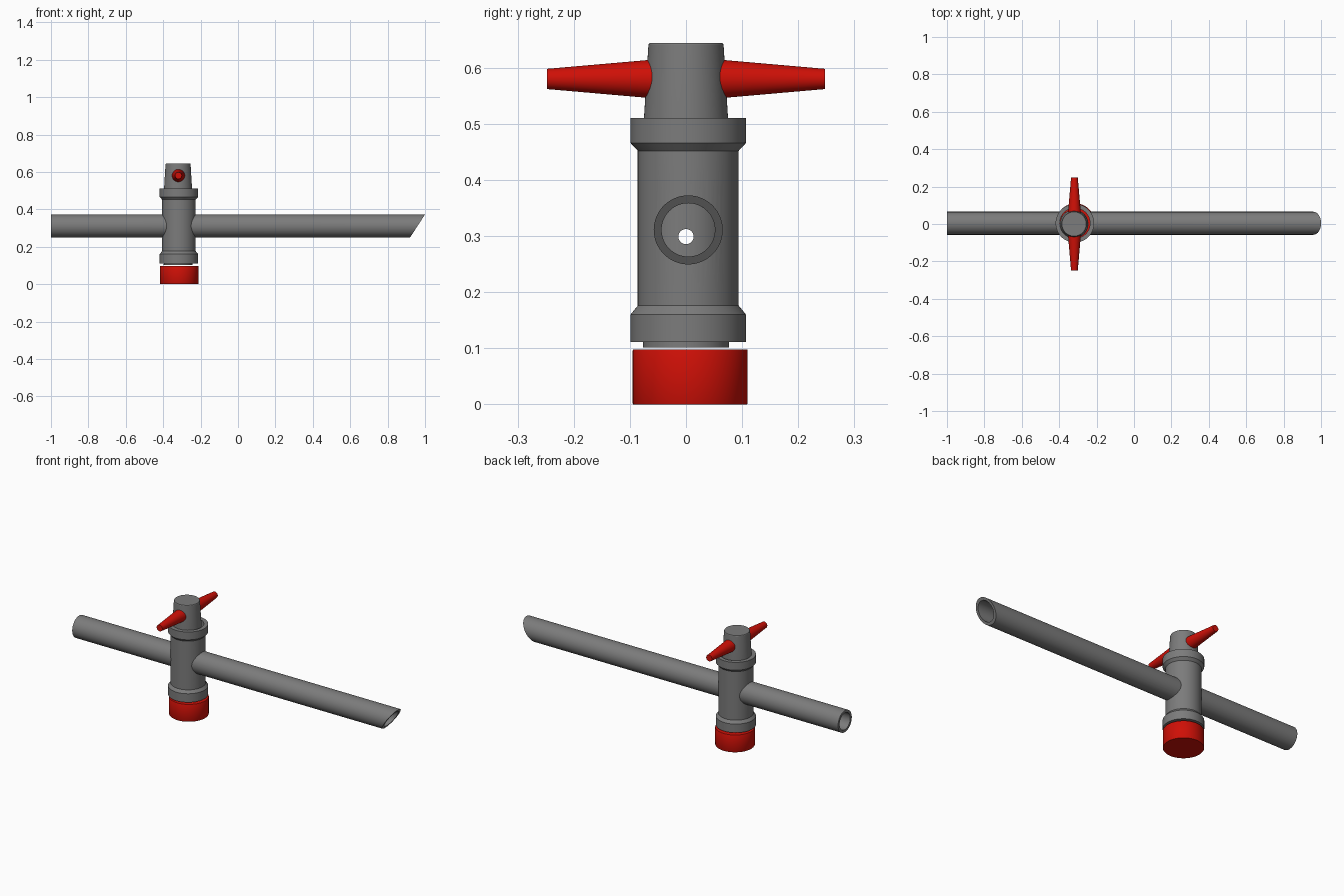
import bpy, bmesh, math
from mathutils import Matrix, Vector

if "Cube" in bpy.data.objects:
    bpy.data.objects.remove(bpy.data.objects["Cube"])

N = 64
BODY = Vector((-0.316, 0.004, 0))   # sleeve axis
PLUG = Vector((-0.3205, 0.0, 0))    # turning plug axis
PIPE_Z = 0.311


def material(name, color):
    m = bpy.data.materials.new(name)
    m.diffuse_color = color
    m.use_nodes = True
    m.node_tree.nodes["Principled BSDF"].inputs["Base Color"].default_value = m.diffuse_color
    return m


red = material("red", (0.62, 0.005, 0.002, 1))
grey = material("dark_grey", (0.2, 0.2, 0.2, 1))


def make(name, bm, mat):
    bmesh.ops.recalc_face_normals(bm, faces=bm.faces)
    me = bpy.data.meshes.new(name)
    bm.to_mesh(me)
    bm.free()
    ob = bpy.data.objects.new(name, me)
    bpy.context.collection.objects.link(ob)
    me.materials.append(mat)
    return ob


def lathe(name, profile, origin, mat=grey):
    """Solid of revolution about z from (radius, z) points, capped at both ends."""
    bm = bmesh.new()
    rings = [[bm.verts.new((origin.x + r * math.cos(2 * math.pi * i / N),
                            origin.y + r * math.sin(2 * math.pi * i / N), z))
              for i in range(N)] for r, z in profile]
    for a, b in zip(rings, rings[1:]):
        for i in range(N):
            j = (i + 1) % N
            bm.faces.new((a[i], a[j], b[j], b[i]))
    bm.faces.new(rings[0])
    bm.faces.new(rings[-1])
    return make(name, bm, mat)


def rod(name, start, end, r1, r2, mat=grey, slant=0):
    """Round rod between two points; slant shears its far end along x by height."""
    start, end = Vector(start), Vector(end)
    d = end - start
    bm = bmesh.new()
    m = Matrix.Translation((start + end) / 2) @ d.to_track_quat('Z', 'Y').to_matrix().to_4x4()
    bmesh.ops.create_cone(bm, cap_ends=True, segments=N, radius1=r1, radius2=r2,
                          depth=d.length, matrix=m)
    for v in bm.verts:
        if slant and v.co.x > 0:
            v.co.x += slant * (v.co.z - end.z)
    return make(name, bm, mat)


def boolean(target, tool, op):
    tool.hide_render = True
    mod = target.modifiers.new(op, 'BOOLEAN')
    mod.operation, mod.object, mod.solver = op, tool, 'EXACT'
    bpy.context.view_layer.objects.active = target
    bpy.ops.object.modifier_apply(modifier=mod.name)
    bpy.data.objects.remove(tool)


# Sleeve with two collars, joined to the pipe, then both bored out
sleeve = lathe("sleeve_and_pipe", [
    (0.103, 0.111), (0.103, 0.160), (0.090, 0.176),
    (0.090, 0.452), (0.103, 0.466), (0.103, 0.510)], BODY)
y = BODY.y
boolean(sleeve, rod("pipe", (-1, y, PIPE_Z), (0.96, y, PIPE_Z), 0.0615, 0.0615, slant=0.65), 'UNION')
boolean(sleeve, lathe("sleeve_bore", [(0.081, 0.05), (0.081, 0.6)], BODY), 'DIFFERENCE')
boolean(sleeve, rod("pipe_bore", (-1.2, y, PIPE_Z), (1.2, y, PIPE_Z), 0.0475, 0.0475), 'DIFFERENCE')

# Turning plug with tapered head and a small through hole
plug = lathe("plug", [(0.0765, 0.101), (0.0755, 0.500), (0.067, 0.641), (0.065, 0.644)], PLUG)
boolean(plug, rod("plug_hole", (-0.6, 0, 0.299), (0, 0, 0.299), 0.0135, 0.0135), 'DIFFERENCE')

# Bottom cap
cap = lathe("bottom_cap", [(0.1015, 0), (0.1025, 0.002), (0.1025, 0.096), (0.1015, 0.098)],
            Vector((-0.3135, 0.0075, 0)), red)

# Tapered handles on both sides
handles = [rod("handle_" + n, (PLUG.x + 0.002, s * 0.03, 0.580), (PLUG.x + 0.002, s * 0.248, 0.580),
               0.037, 0.018, red) for n, s in (("front", -1), ("back", 1))]

# Smooth shading with sharp edges kept
bpy.ops.object.select_all(action='DESELECT')
for ob in (sleeve, plug, cap, *handles):
    ob.select_set(True)
bpy.context.view_layer.objects.active = sleeve
bpy.ops.object.shade_smooth_by_angle(angle=math.radians(30))
